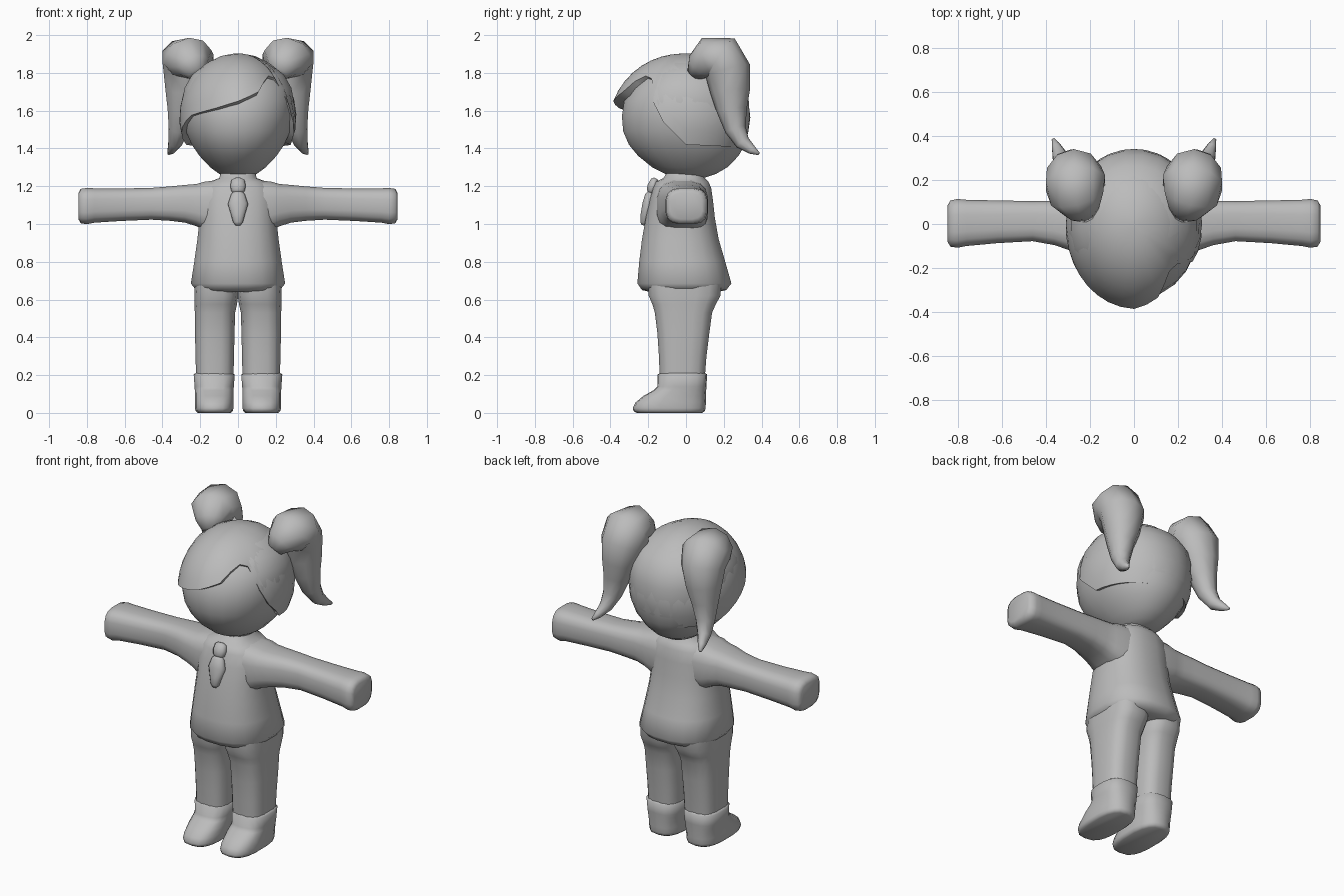
import bpy, bmesh, math
from mathutils import Vector

grey = bpy.data.materials.new("plain grey")
grey.diffuse_color = (0.5, 0.5, 0.5, 1)
TAU = math.tau


def finish(name, bm, mirror=False, angle=60):
    bmesh.ops.recalc_face_normals(bm, faces=bm.faces)
    me = bpy.data.meshes.new(name)
    bm.to_mesh(me)
    bm.free()
    ob = bpy.data.objects.new(name, me)
    bpy.context.collection.objects.link(ob)
    me.materials.append(grey)
    bpy.ops.object.select_all(action='DESELECT')
    ob.select_set(True)
    bpy.context.view_layer.objects.active = ob
    bpy.ops.object.shade_smooth_by_angle(angle=math.radians(angle))
    if mirror:
        ob.modifiers.new("mirror", 'MIRROR')
    return ob


def skin(bm, loops, closed_ends=True):
    n = len(loops[0])
    for a, b in zip(loops, loops[1:]):
        for i in range(n):
            j = (i + 1) % n
            bm.faces.new((a[i], a[j], b[j], b[i]))
    if closed_ends:
        bm.faces.new(loops[0])
        bm.faces.new(loops[-1])


def loft(name, rings, n=16, p=2.0, side=(1, 0, 0), axis=None, mirror=False, angle=60):
    """rings: (x, y, z, radius along side, other radius); p squares the section."""
    bm, loops = bmesh.new(), []
    pts = [Vector(r[:3]) for r in rings]
    for k, r in enumerate(rings):
        t = Vector(axis) if axis else pts[min(k + 1, len(pts) - 1)] - pts[max(k - 1, 0)]
        t.normalize()
        u = Vector(side)
        u = (u - t * u.dot(t)).normalized()
        v = t.cross(u)
        loop = []
        for i in range(n):
            a = TAU * (i + 0.5) / n
            c, s = math.cos(a), math.sin(a)
            cu = math.copysign(abs(c) ** (2 / p), c)
            sv = math.copysign(abs(s) ** (2 / p), s)
            loop.append(bm.verts.new(pts[k] + u * r[3] * cu + v * r[4] * sv))
        loops.append(loop)
    skin(bm, loops)
    return finish(name, bm, mirror, angle)


def upright(rows):
    """rows: (z, x centre, x radius, y front, y back) -> horizontal rings."""
    return [(x, (f + b) / 2, z, rx, (b - f) / 2) for z, x, rx, f, b in rows]


UP = (0, 0, 1)

# shirt with flared hem, shoulders and neck
loft("shirt", upright([
    (0.64, 0, 0.19, -0.19, 0.17), (0.65, 0, 0.225, -0.235, 0.215), (0.685, 0, 0.252, -0.26, 0.243),
    (0.80, 0, 0.234, -0.25, 0.21), (0.92, 0, 0.217, -0.235, 0.175), (1.03, 0, 0.205, -0.215, 0.155),
    (1.12, 0, 0.205, -0.195, 0.145), (1.19, 0, 0.19, -0.175, 0.135), (1.225, 0, 0.15, -0.16, 0.12),
    (1.243, 0, 0.10, -0.12, 0.10), (1.30, 0, 0.085, -0.09, 0.09)]), 20, 2.4, axis=UP)

# arms, held straight out and flaring into the shoulders
loft("arm", [
    (0.10, -0.02, 1.09, 0.14, 0.145), (0.18, -0.018, 1.095, 0.135, 0.13), (0.22, -0.015, 1.10, 0.125, 0.113),
    (0.28, -0.01, 1.107, 0.115, 0.101), (0.36, 0.005, 1.108, 0.102, 0.092), (0.46, 0.013, 1.107, 0.092, 0.085),
    (0.62, 0.01, 1.102, 0.098, 0.087), (0.76, 0.005, 1.098, 0.106, 0.092), (0.80, 0.003, 1.095, 0.112, 0.097),
    (0.833, 0.002, 1.095, 0.106, 0.092), (0.845, 0.002, 1.095, 0.085, 0.07)],
    16, 3.2, side=(0, 1, 0), axis=(1, 0, 0), mirror=True)

# trouser legs
loft("trouser_leg", upright([
    (0.70, 0.115, 0.115, -0.20, 0.19), (0.62, 0.115, 0.118, -0.20, 0.185), (0.575, 0.118, 0.114, -0.18, 0.16),
    (0.53, 0.122, 0.108, -0.167, 0.14), (0.42, 0.123, 0.106, -0.153, 0.125),
    (0.30, 0.123, 0.103, -0.145, 0.11), (0.17, 0.123, 0.10, -0.14, 0.10)]), 16, 3, axis=UP, mirror=True)

# boots with cuff and rounded toe
loft("boot", upright([
    (0.212, 0.126, 0.098, -0.135, 0.10), (0.203, 0.126, 0.110, -0.150, 0.112), (0.14, 0.126, 0.105, -0.152, 0.108),
    (0.12, 0.126, 0.104, -0.172, 0.107), (0.09, 0.126, 0.103, -0.225, 0.106), (0.055, 0.126, 0.103, -0.268, 0.105),
    (0.025, 0.126, 0.103, -0.282, 0.104), (0.01, 0.126, 0.10, -0.278, 0.10), (0.0, 0.126, 0.088, -0.262, 0.085)]),
    18, 2.7, axis=UP, mirror=True)

# head
loft("head", upright([
    (1.245, 0, 0.06, -0.05, 0.10), (1.265, 0, 0.10, -0.11, 0.16), (1.30, 0, 0.148, -0.18, 0.22),
    (1.36, 0, 0.205, -0.255, 0.28), (1.42, 0, 0.247, -0.305, 0.315), (1.49, 0, 0.278, -0.335, 0.332),
    (1.57, 0, 0.296, -0.342, 0.34), (1.65, 0, 0.298, -0.33, 0.335), (1.72, 0, 0.285, -0.29, 0.315),
    (1.79, 0, 0.245, -0.235, 0.265), (1.85, 0, 0.17, -0.16, 0.18), (1.885, 0, 0.08, -0.08, 0.08)]),
    24, 2.1, axis=UP)


def lerp(table, x):
    for (x0, *a), (x1, *b) in zip(table, table[1:]):
        if x <= x1:
            t = (x - x0) / (x1 - x0)
            return [p + (q - p) * t for p, q in zip(a, b)]
    return table[-1][1:]


# hair cap: (degrees from the front, rim height, swell at the rim), fringe sweeping diagonally
RIM = [(-180, 1.40, 0.01), (-100, 1.42, 0.02), (-75, 1.50, 0.03), (-50, 1.575, 0.06), (-22, 1.61, 0.12),
       (0, 1.65, 0.165), (20, 1.70, 0.12), (36, 1.79, 0.05), (50, 1.77, 0.03), (66, 1.56, 0.03),
       (90, 1.42, 0.02), (180, 1.40, 0.01)]
bm = bmesh.new()
N, M = 36, 9
loops = []
for k in range(M + 1):
    loop = []
    for i in range(N):
        deg = -180 + 360 * i / N
        rim, swell = lerp(RIM, deg)
        low = math.asin((rim - 1.57) / (0.33 * (1.01 + swell)))
        t = min(k, M - 1) / (M - 1)
        el = math.radians(86) * (1 - t) + low * t
        s = 1.01 + swell * t ** 1.4
        if k == M:                       # tuck the rim under into the head
            s, el = 0.9, el - 0.02
        a = math.radians(deg)
        loop.append(bm.verts.new((0.302 * s * math.sin(a) * math.cos(el),
                                  -0.335 * s * math.cos(a) * math.cos(el),
                                  1.57 + 0.33 * s * math.sin(el))))
    loops.append(loop)
skin(bm, loops, False)
bm.faces.new(loops[0])
finish("hair_cap", bm, angle=50)

# pigtails: full at the top, curling back to a thin tip
loft("pigtail", [
    (0.215, 0.045, 1.795, 0.05, 0.045), (0.235, 0.075, 1.835, 0.088, 0.080), (0.258, 0.125, 1.875, 0.128, 0.118),
    (0.265, 0.185, 1.875, 0.142, 0.130), (0.272, 0.222, 1.81, 0.130, 0.122), (0.285, 0.234, 1.70, 0.105, 0.105),
    (0.300, 0.243, 1.60, 0.077, 0.080), (0.315, 0.262, 1.50, 0.055, 0.056), (0.333, 0.300, 1.43, 0.038, 0.040),
    (0.352, 0.350, 1.392, 0.022, 0.024), (0.366, 0.385, 1.372, 0.008, 0.008)], 10, mirror=True, angle=75)

# toggle on the chest: small knob above a tapered drop
loft("toggle_knob", [(0, -0.160, 1.242, 0.018, 0.01), (0, -0.165, 1.232, 0.036, 0.022), (0, -0.175, 1.20, 0.042, 0.03),
                     (0, -0.185, 1.175, 0.036, 0.025), (0, -0.19, 1.16, 0.02, 0.012)], 12)
loft("toggle_drop", [(0, -0.186, 1.175, 0.02, 0.012), (0, -0.192, 1.155, 0.038, 0.025), (0, -0.202, 1.105, 0.055, 0.03),
                     (0, -0.215, 1.05, 0.038, 0.026), (0, -0.223, 1.008, 0.026, 0.020), (0, -0.225, 0.993, 0.012, 0.010)], 12)
